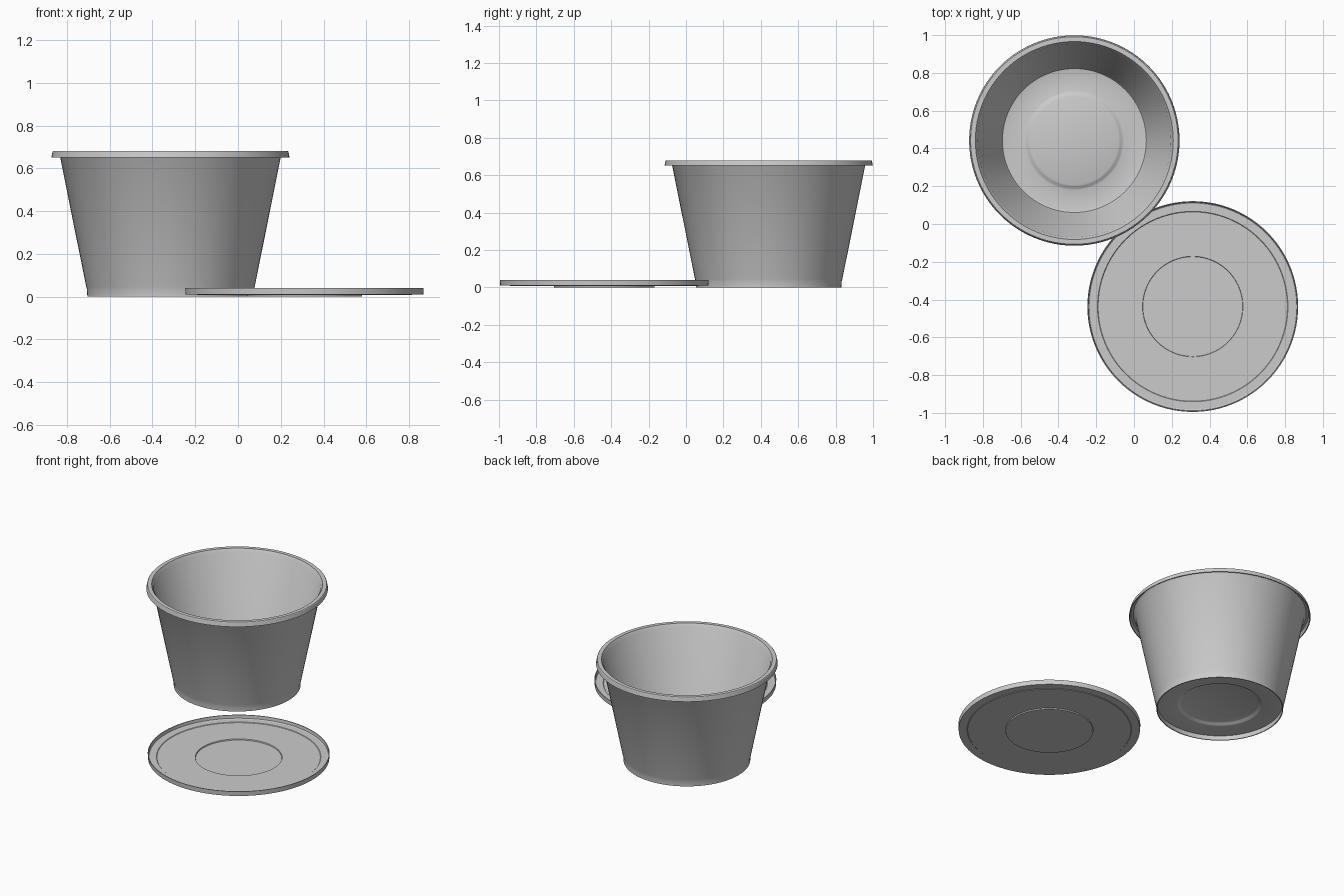
import bpy, bmesh, math

if "Cube" in bpy.data.objects:
    bpy.data.objects.remove(bpy.data.objects["Cube"])

SEGMENTS = 96


def lathe(name, profile, location, angle=30):
    """Revolve a closed (r, z) section that starts and ends on the axis."""
    bm = bmesh.new()
    verts = [bm.verts.new((r, 0, z)) for r, z in profile]
    edges = [bm.edges.new(pair) for pair in zip(verts, verts[1:])]
    bmesh.ops.spin(bm, geom=verts + edges, cent=(0, 0, 0), axis=(0, 0, 1),
                   angle=math.tau, steps=SEGMENTS, use_merge=False)
    bmesh.ops.remove_doubles(bm, verts=bm.verts, dist=1e-5)
    bmesh.ops.dissolve_degenerate(bm, dist=1e-6, edges=bm.edges)
    bmesh.ops.recalc_face_normals(bm, faces=bm.faces)
    mesh = bpy.data.meshes.new(name)
    bm.to_mesh(mesh)
    bm.free()
    obj = bpy.data.objects.new(name, mesh)
    bpy.context.collection.objects.link(obj)
    obj.location = location
    bpy.ops.object.select_all(action='DESELECT')
    obj.select_set(True)
    bpy.context.view_layer.objects.active = obj
    bpy.ops.object.shade_smooth_by_angle(angle=math.radians(angle))
    return obj


# Tapered cup: raised floor with central plateau, foot skirt, turned-down rim
cup_profile = [
    (0, 0.050), (0.235, 0.050), (0.243, 0.047), (0.255, 0.038), (0.262, 0.036),
    (0.370, 0.036), (0.381, 0.039), (0.387, 0.048),          # inside floor
    (0.511, 0.660), (0.521, 0.673), (0.524, 0.680),          # inside wall
    (0.549, 0.680), (0.552, 0.677), (0.557, 0.651),          # rim and skirt
    (0.551, 0.651), (0.545, 0.673), (0.530, 0.673),          # hollow underside
    (0.517, 0.657), (0.394, 0.045), (0.390, 0.034), (0.389, 0.0),  # outside
    (0.383, 0.0), (0.382, 0.029),                            # foot skirt
    (0.262, 0.029), (0.255, 0.031), (0.243, 0.040), (0.235, 0.043), (0, 0.043),
]
lathe("cup", cup_profile, (-0.316, 0.442, 0))

# Upturned lid: shallow tray with a sunken centre disc and a sealing step
lid_profile = [
    (0, 0.006), (0.264, 0.006), (0.266, 0.013),              # sunken centre
    (0.501, 0.013), (0.504, 0.016), (0.545, 0.016),          # floor and step
    (0.551, 0.020), (0.553, 0.041), (0.558, 0.041),          # edge wall
    (0.556, 0.010), (0.504, 0.010), (0.501, 0.007),          # underside
    (0.270, 0.007), (0.268, 0.0), (0, 0.0),
]
lathe("lid", lid_profile, (0.311, -0.437, 0))
